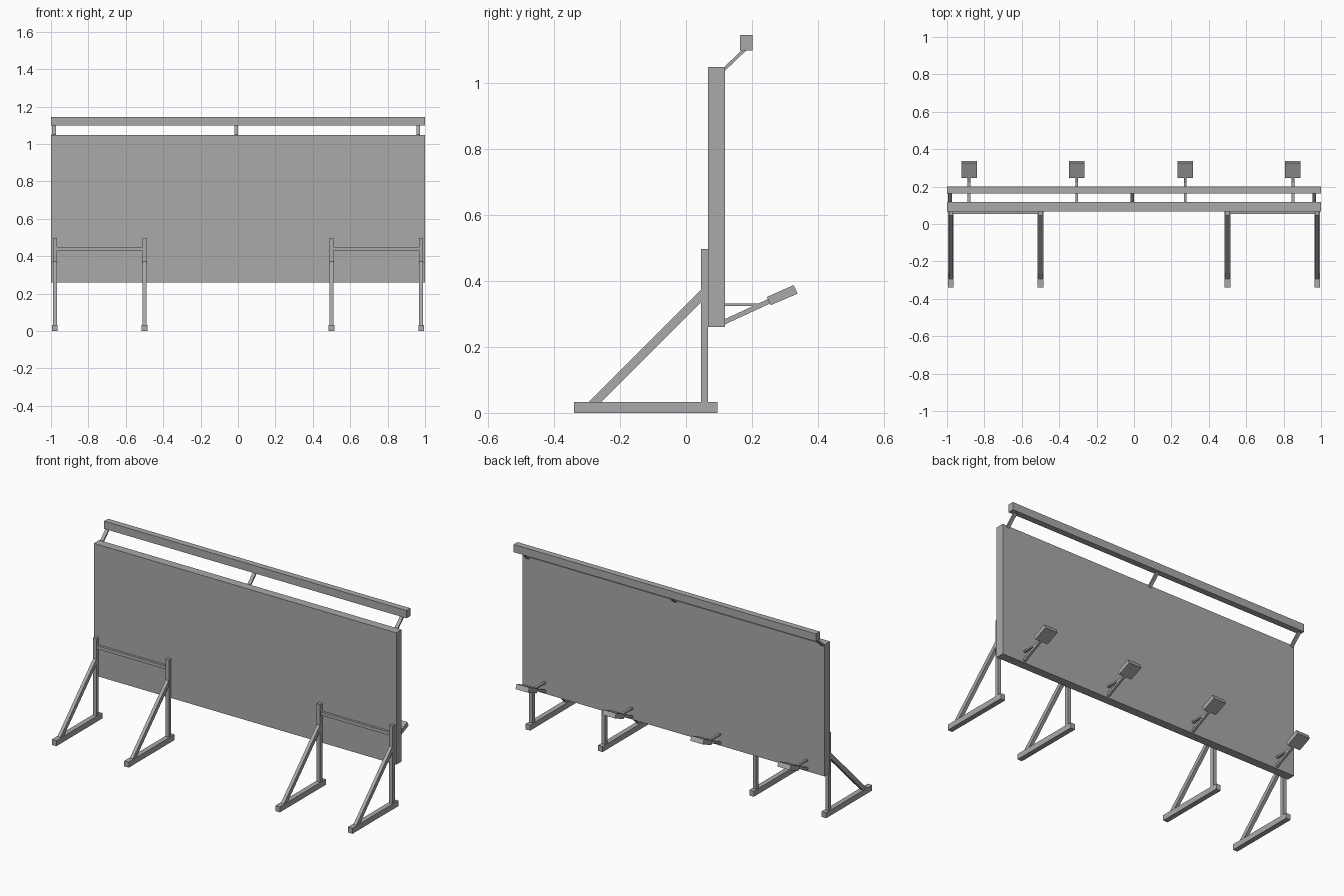
import bpy
import bmesh

cube = bpy.data.objects.get("Cube")
if cube:
    bpy.data.objects.remove(cube, do_unlink=True)

grey = bpy.data.materials.new("plain grey")
grey.use_nodes = True
color = (0.4, 0.4, 0.4, 1)
grey.diffuse_color = color
grey.node_tree.nodes["Principled BSDF"].inputs["Base Color"].default_value = color


def extrude_profile(name, x, width, profile):
    """Extrude a (y, z) outline across x, centred on the given x."""
    bm = bmesh.new()
    face = bm.faces.new([bm.verts.new((x - width / 2, y, z)) for y, z in profile])
    result = bmesh.ops.extrude_face_region(bm, geom=[face])
    moved = [v for v in result["geom"] if isinstance(v, bmesh.types.BMVert)]
    bmesh.ops.translate(bm, verts=moved, vec=(width, 0, 0))
    bmesh.ops.recalc_face_normals(bm, faces=bm.faces)
    mesh = bpy.data.meshes.new(name)
    bm.to_mesh(mesh)
    bm.free()
    mesh.materials.append(grey)
    obj = bpy.data.objects.new(name, mesh)
    bpy.context.collection.objects.link(obj)
    return obj


def box(name, x, width, y0, y1, z0, z1):
    return extrude_profile(name, x, width, [(y0, z0), (y1, z0), (y1, z1), (y0, z1)])


# Board and the rail above it
box("board", 0, 2, 0.067, 0.118, 0.26, 1.048)
box("top_rail", 0, 2, 0.164, 0.201, 1.098, 1.144)

# Slanted struts carrying the rail
for x in (-0.984, -0.01, 0.964):
    extrude_profile("rail_strut", x, 0.02,
                    [(0.118, 1.036), (0.185, 1.1), (0.171, 1.1), (0.118, 1.05)])

# Support frames: foot, post and diagonal brace
for x in (-0.979, -0.5, 0.5, 0.979):
    box("foot", x, 0.03, -0.339, 0.095, 0, 0.033)
    box("post", x, 0.022, 0.045, 0.067, 0.033, 0.496)
    extrude_profile("diagonal_brace", x, 0.02,
                    [(-0.294, 0.033), (-0.257, 0.033), (0.045, 0.335), (0.045, 0.372)])

# Crossbars joining each pair of posts
for side in (-1, 1):
    box("crossbar", side * 0.74, 0.46, 0.053, 0.067, 0.43, 0.45)

# Lamps behind the board: arm, stay and tilted head
for x in (-0.882, -0.306, 0.275, 0.85):
    extrude_profile("lamp_arm", x, 0.014,
                    [(0.118, 0.268), (0.254, 0.331), (0.247, 0.344), (0.118, 0.284)])
    extrude_profile("lamp_stay", x, 0.014,
                    [(0.118, 0.323), (0.203, 0.323), (0.222, 0.332), (0.118, 0.332)])
    extrude_profile("lamp_head", x, 0.083,
                    [(0.256, 0.326), (0.338, 0.361), (0.326, 0.387), (0.245, 0.351)])
